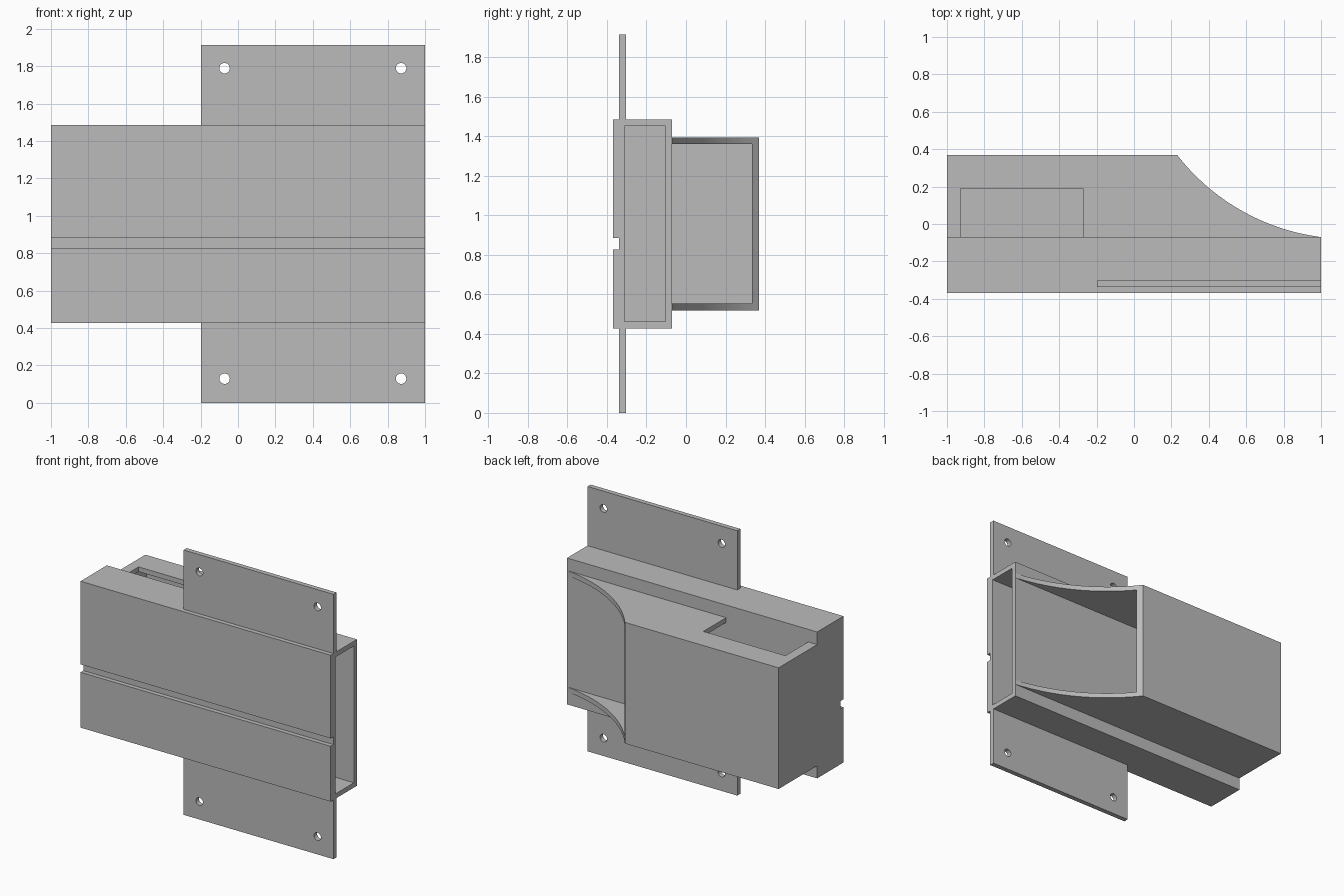
import bpy, bmesh, math
from mathutils import Vector

cube = bpy.data.objects.get("Cube")
if cube:
    bpy.data.objects.remove(cube, do_unlink=True)

grey = bpy.data.materials.new("plain grey")
grey.use_nodes = True
grey.diffuse_color = (0.5, 0.5, 0.5, 1)
grey.node_tree.nodes["Principled BSDF"].inputs["Base Color"].default_value = (0.5, 0.5, 0.5, 1)


def prism(name, points, sweep):
    """Extrude a closed outline of 3D points along a sweep vector."""
    bm = bmesh.new()
    face = bm.faces.new([bm.verts.new(p) for p in points])
    out = bmesh.ops.extrude_face_region(bm, geom=[face])
    moved = [v for v in out["geom"] if isinstance(v, bmesh.types.BMVert)]
    bmesh.ops.translate(bm, verts=moved, vec=Vector(sweep))
    bmesh.ops.recalc_face_normals(bm, faces=bm.faces[:])
    mesh = bpy.data.meshes.new(name)
    bm.to_mesh(mesh)
    bm.free()
    mesh.materials.append(grey)
    obj = bpy.data.objects.new(name, mesh)
    bpy.context.collection.objects.link(obj)
    return obj


def box(name, x, y, z):
    outline = [(x[0], y[0], z[0]), (x[1], y[0], z[0]), (x[1], y[1], z[0]), (x[0], y[1], z[0])]
    return prism(name, outline, (0, 0, z[1] - z[0]))


def select(obj):
    bpy.ops.object.select_all(action="DESELECT")
    obj.select_set(True)
    bpy.context.view_layer.objects.active = obj


def cut(obj, cutter):
    """Subtract the cutter from the part, then discard it."""
    cutter.hide_render = True
    mod = obj.modifiers.new("cut", "BOOLEAN")
    mod.operation = "DIFFERENCE"
    mod.solver = "EXACT"
    mod.object = cutter
    select(obj)
    bpy.ops.object.modifier_apply(modifier=mod.name)
    bpy.data.objects.remove(cutter, do_unlink=True)


FRONT, GROOVE, JOINT, BACK = -0.37, -0.338, -0.07, 0.37
LOW, HIGH, TOP = 0.428, 1.486, 1.914
WALL = 0.035

# Front channel: grooved section swept along x, hollow and open at +x
section = [(FRONT, LOW), (JOINT, LOW), (JOINT, HIGH), (FRONT, HIGH),
           (FRONT, 0.885), (GROOVE, 0.885), (GROOVE, 0.828), (FRONT, 0.828)]
channel = prism("front_channel", [(-1, y, z) for y, z in section], (2, 0, 0))
cut(channel, box("channel_cutter", (-1 + WALL, 1.2), (-0.312, JOINT - WALL),
                 (LOW + WALL, HIGH - WALL)))

# Rear duct: box with a concave arc sweeping down to the +x end
centre, radius = Vector((1.146, 1.08)), 1.159
start = math.atan2(BACK - centre.y, 0.23 - centre.x)
end = math.atan2(JOINT - centre.y, 1 - centre.x)
arc = []
for i in range(33):
    a = start + (end - start) * i / 32
    arc.append((centre.x + radius * math.cos(a), centre.y + radius * math.sin(a)))
arc[0], arc[-1] = (0.23, BACK), (1, JOINT)
plan = [(-1, JOINT), (-1, BACK)] + arc
duct = prism("rear_duct", [(x, y, 0.519) for x, y in plan], (0, 0, 0.876))
cut(duct, box("duct_cutter", (-1 + WALL, 1.2), (JOINT - 0.1, BACK - WALL),
              (0.519 + WALL, 1.395 - WALL)))
# Window in the top of the duct
cut(duct, box("window_cutter", (-0.928, -0.272), (JOINT - 0.1, 0.19), (1.2, 1.5)))

# Mounting tabs above and below, each with two screw holes
for name, z, hole_z in (("upper_tab", (HIGH - 0.02, TOP), 1.789),
                        ("lower_tab", (0, LOW + 0.02), 0.129)):
    tab = box(name, (-0.198, 1), (GROOVE, GROOVE + WALL), z)
    for hole_x in (-0.072, 0.872):
        ring = [(hole_x + 0.028 * math.cos(math.tau * i / 32), -0.5,
                 hole_z + 0.028 * math.sin(math.tau * i / 32)) for i in range(32)]
        cut(tab, prism("hole_cutter", ring, (0, 0.5, 0)))

# Smooth the curved faces and keep the corners sharp
for obj in [o for o in bpy.context.collection.objects if o.type == "MESH"]:
    select(obj)
    bpy.ops.object.shade_smooth_by_angle(angle=math.radians(30))
